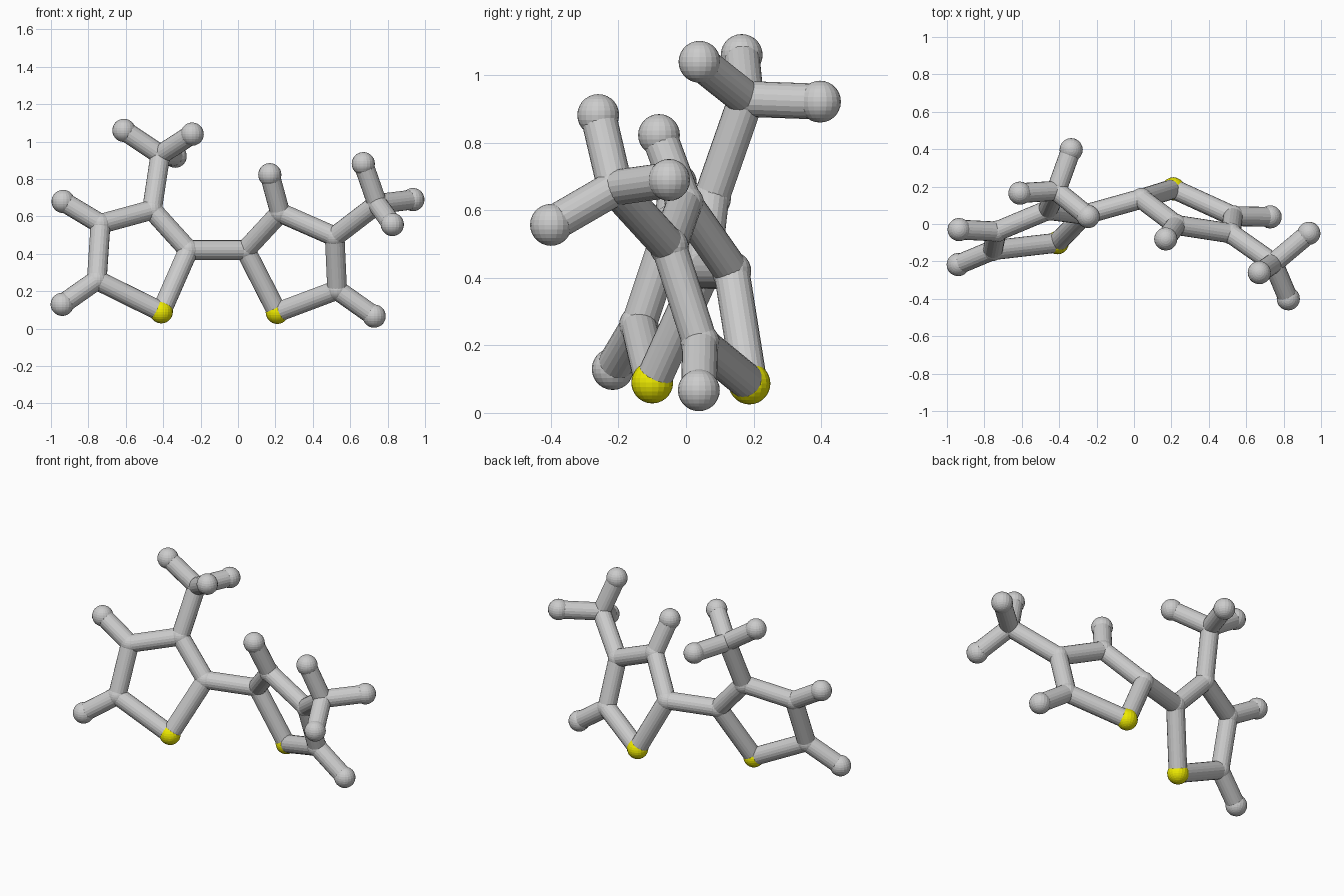
import bpy
from mathutils import Vector

if "Cube" in bpy.data.objects:
    bpy.data.objects.remove(bpy.data.objects["Cube"])

ATOM_R, BOND_R = 0.062, 0.053

# Atom centres: s = sulphur, c = carbon, h = hydrogen
ATOMS = {
    # left ring
    "s1": (-0.41, -0.10, 0.09), "c1": (-0.265, 0.05, 0.42),
    "c3": (-0.46, 0.075, 0.635), "c4": (-0.735, -0.04, 0.56),
    "c5": (-0.755, -0.14, 0.26), "h4": (-0.935, -0.03, 0.68),
    "h5": (-0.94, -0.217, 0.13),
    # left methyl group
    "c6": (-0.415, 0.178, 0.93), "h6a": (-0.61, 0.165, 1.06),
    "h6b": (-0.245, 0.04, 1.04), "h6c": (-0.336, 0.397, 0.922),
    # right ring
    "s2": (0.21, 0.188, 0.087), "c2": (0.04, 0.135, 0.42),
    "c7": (0.225, -0.005, 0.62), "c8": (0.517, -0.05, 0.492),
    "c9": (0.53, 0.042, 0.207), "h7": (0.17, -0.08, 0.823),
    "h9": (0.728, 0.038, 0.067),
    # right methyl group
    "c10": (0.745, -0.21, 0.667), "h10a": (0.67, -0.26, 0.882),
    "h10b": (0.935, -0.05, 0.69), "h10c": (0.825, -0.40, 0.557),
}
BONDS = ("s1-c1 c1-c3 c3-c4 c4-c5 c5-s1 c4-h4 c5-h5 c3-c6 c6-h6a c6-h6b c6-h6c "
         "c1-c2 s2-c2 c2-c7 c7-c8 c8-c9 c9-s2 c7-h7 c9-h9 c8-c10 "
         "c10-h10a c10-h10b c10-h10c").split()
KINDS = {"s": "sulphur_atom", "c": "carbon_atom", "h": "hydrogen_atom"}

yellow = bpy.data.materials.new("yellow")
yellow.diffuse_color = (0.85, 0.82, 0.0, 1)
yellow.use_nodes = True
yellow.node_tree.nodes["Principled BSDF"].inputs["Base Color"].default_value = yellow.diffuse_color

# Atoms
for key, pos in ATOMS.items():
    bpy.ops.mesh.primitive_uv_sphere_add(segments=20, ring_count=14,
                                         radius=ATOM_R, location=pos)
    atom = bpy.context.object
    atom.name = KINDS[key[0]] + "_" + key[1:]
    if key[0] == "s":
        atom.data.materials.append(yellow)
    if key[0] == "c":
        atom.scale = (0.94, 0.94, 0.94)

# Bonds
for bond in BONDS:
    a, b = (Vector(ATOMS[k]) for k in bond.split("-"))
    bpy.ops.mesh.primitive_cylinder_add(vertices=20, radius=BOND_R,
                                        depth=(b - a).length, location=(a + b) / 2)
    rod = bpy.context.object
    rod.rotation_euler = (b - a).to_track_quat("Z", "Y").to_euler()
    rod.name = "bond_" + bond.replace("-", "_")
